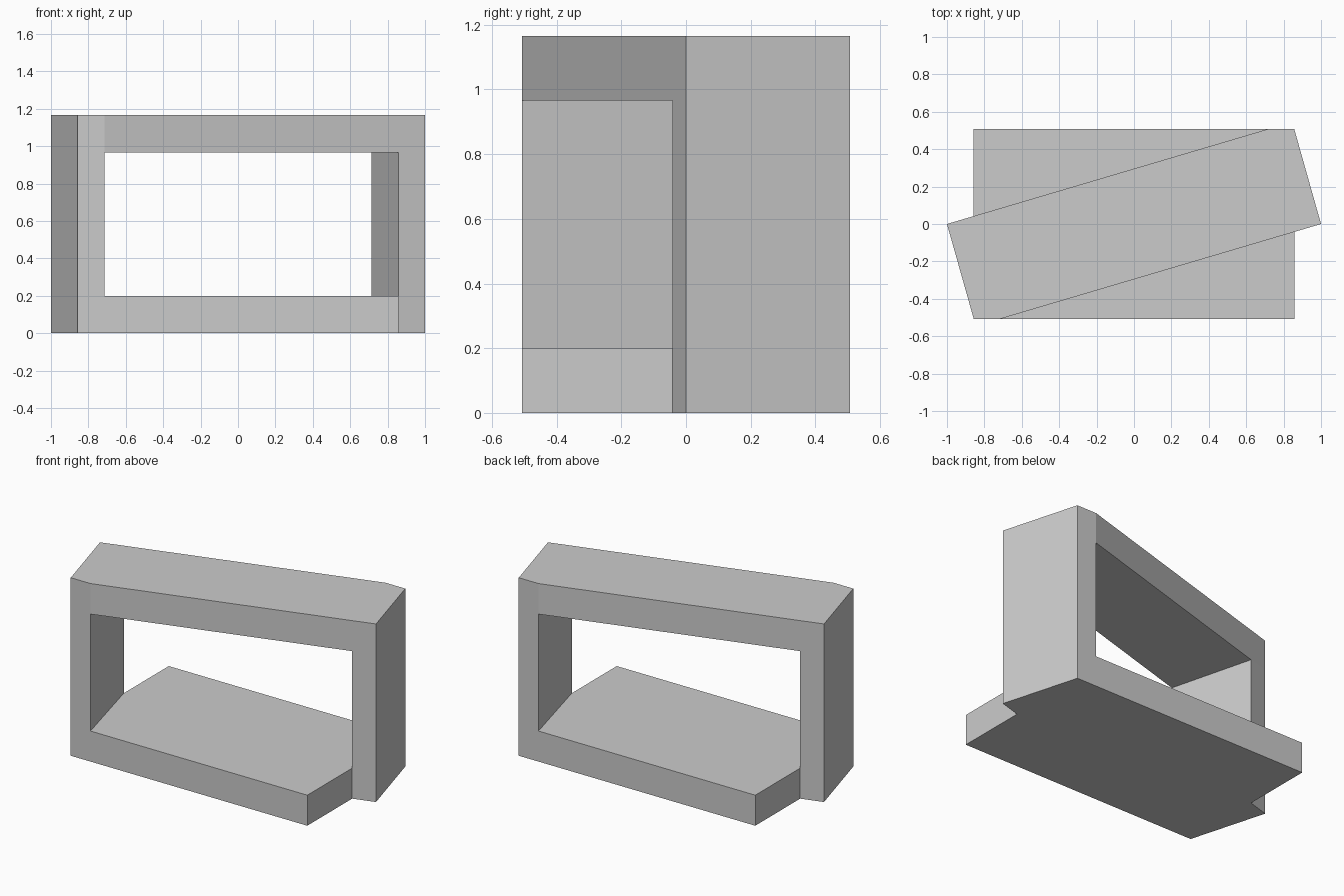
import bpy, bmesh

cube = bpy.data.objects.get("Cube")
if cube:
    bpy.data.objects.remove(cube, do_unlink=True)

# Single plain grey
GREY = (0.6, 0.6, 0.6, 1.0)
grey = bpy.data.materials.new("plain_grey")
grey.use_nodes = True
grey.diffuse_color = GREY
for node in grey.node_tree.nodes:
    if node.type == 'BSDF_PRINCIPLED':
        node.inputs["Base Color"].default_value = GREY

# Shared dimensions
HALF_DEPTH = 0.507
CORNER_X = 0.857      # outer corner of the base slab
INNER_X = 0.714       # opening edge on the front and back planes
NOTCH_Y = -0.042      # where the slanted beam crosses the slab end
BASE_TOP, BEAM_BOTTOM, TOP = 0.2, 0.966, 1.166

notch = (CORNER_X, NOTCH_Y)
tip = (1.0, 0.0)
back_corner = (CORNER_X, HALF_DEPTH)
inner_corner = (INNER_X, HALF_DEPTH)


def half_turn(points):
    return [(-x, -y) for x, y in points]


def prism(name, outline, z0, z1, caps=True):
    """Upright prism over a counter-clockwise outline."""
    bm = bmesh.new()
    low = [bm.verts.new((x, y, z0)) for x, y in outline]
    high = [bm.verts.new((x, y, z1)) for x, y in outline]
    for i in range(len(outline)):
        j = (i + 1) % len(outline)
        bm.faces.new((low[i], low[j], high[j], high[i]))
    if caps:
        bm.faces.new(high)
        bm.faces.new(low[::-1])
    mesh = bpy.data.meshes.new(name)
    bm.to_mesh(mesh)
    bm.free()
    mesh.materials.append(grey)
    obj = bpy.data.objects.new(name, mesh)
    bpy.context.collection.objects.link(obj)
    return obj


# Base: rectangular slab with the two post feet poking out of its ends
base_half = [(CORNER_X, -HALF_DEPTH), notch, tip, back_corner]
prism("base_slab", base_half + half_turn(base_half), 0, BASE_TOP)

# Posts: slanted plan, each the half turn of the other
post = [notch, tip, back_corner, inner_corner]
prism("left_post", post, BASE_TOP, BEAM_BOTTOM, caps=False)
prism("right_post", half_turn(post), BASE_TOP, BEAM_BOTTOM, caps=False)

# Beam: six-sided diagonal slab across the posts
beam_half = [(-INNER_X, -HALF_DEPTH), tip, back_corner]
prism("top_beam", beam_half + half_turn(beam_half), BEAM_BOTTOM, TOP)
